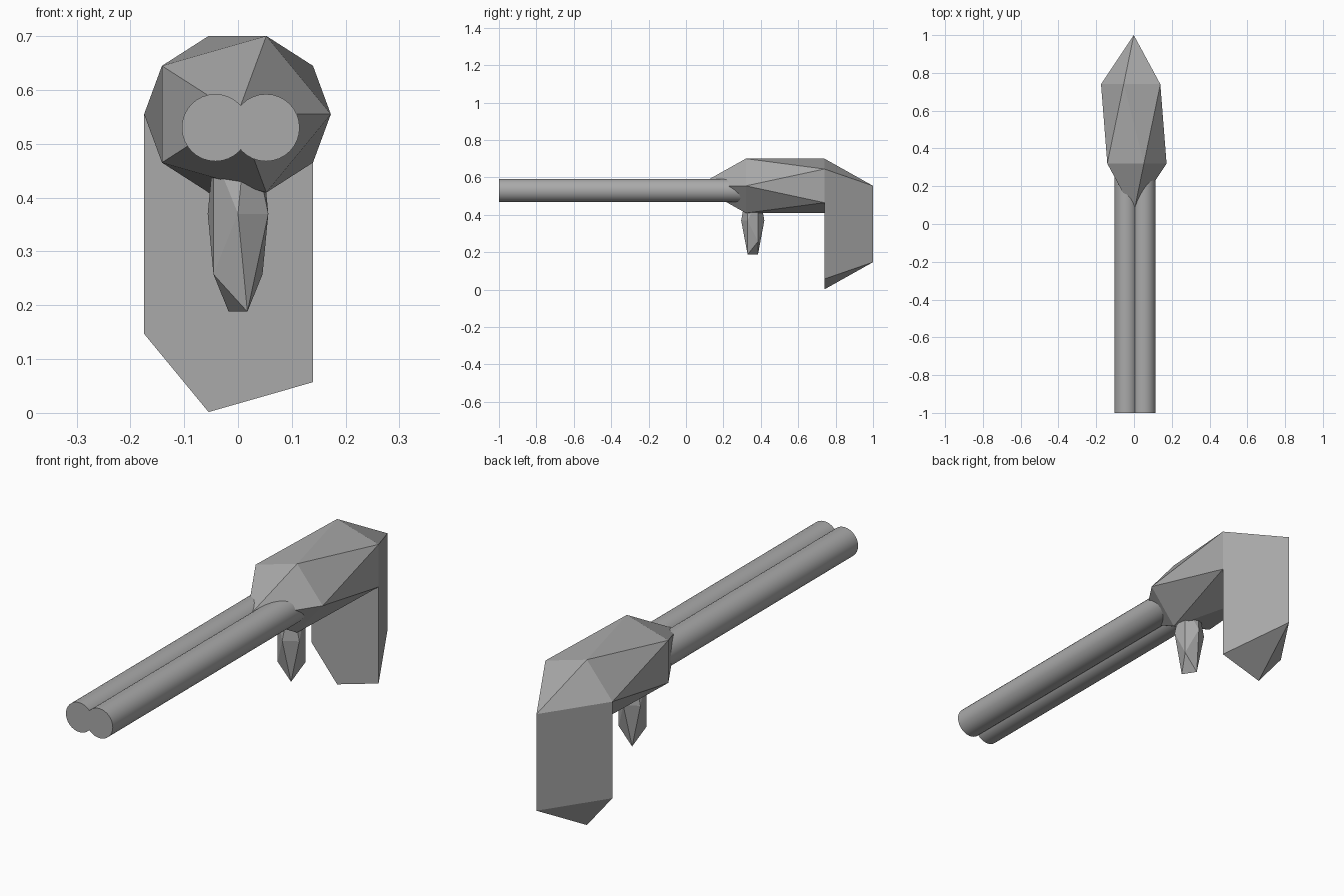
import bpy
import bmesh
from math import cos, sin, pi, radians
from mathutils import Matrix, Vector

cube = bpy.data.objects.get("Cube")
if cube:
    bpy.data.objects.remove(cube, do_unlink=True)

grey = bpy.data.materials.new("metal grey")
grey.use_nodes = True
grey.diffuse_color = (0.4, 0.4, 0.4, 1)
grey.node_tree.nodes["Principled BSDF"].inputs["Base Color"].default_value = (0.4, 0.4, 0.4, 1)


def finish(bm, name):
    """Turn a bmesh into a grey object."""
    bmesh.ops.recalc_face_normals(bm, faces=bm.faces[:])
    mesh = bpy.data.meshes.new(name)
    bm.to_mesh(mesh)
    bm.free()
    mesh.materials.append(grey)
    obj = bpy.data.objects.new(name, mesh)
    bpy.context.scene.collection.objects.link(obj)
    return obj


def stretched_icosahedron(center, radii):
    """Icosahedron with its tips on the y axis, scaled by the radii."""
    c, r = Vector(center), Vector(radii)
    ring_y, ring_r = 1 / 5 ** 0.5, 2 / 5 ** 0.5
    bm = bmesh.new()
    for side in (-1, 1):
        points = [Vector((0, side, 0))]
        for k in range(5):
            a = 2 * pi * k / 5 + (pi if side > 0 else 0)
            points.append(Vector((ring_r * cos(a), side * ring_y, ring_r * sin(a))))
        for p in points:
            bm.verts.new(c + p * r)
    bmesh.ops.convex_hull(bm, input=bm.verts[:])
    return bm


# Body, with the two lower rear faces pulled down into the grip
bm = stretched_icosahedron((-0.001, 0.53, 0.555), (0.194, 0.47, 0.171))
lower_rear = [f for f in bm.faces
              if min(v.co.y for v in f.verts) > 0.7 and f.calc_center_median().z < 0.53]
extruded = bmesh.ops.extrude_face_region(bm, geom=lower_rear)
grip_end = [g for g in extruded["geom"] if isinstance(g, bmesh.types.BMVert)]
bmesh.ops.translate(bm, verts=grip_end, vec=(0, 0, -0.408))
finish(bm, "body_and_grip")

# Trigger, its upper half sunk into the body
finish(stretched_icosahedron((0, 0.357, 0.37), (0.063, 0.062, 0.214)), "trigger")

# Twin barrels
front, back = -1.0, 0.45
for name, x in (("right_barrel", -0.042), ("left_barrel", 0.052)):
    bm = bmesh.new()
    place = Matrix.Translation((x, (front + back) / 2, 0.53)) @ Matrix.Rotation(radians(90), 4, "X")
    bmesh.ops.create_cone(bm, cap_ends=True, segments=32, radius1=0.0625, radius2=0.0625,
                          depth=back - front, matrix=place)
    barrel = finish(bm, name)
    bpy.ops.object.select_all(action="DESELECT")
    barrel.select_set(True)
    bpy.context.view_layer.objects.active = barrel
    bpy.ops.object.shade_smooth_by_angle(angle=radians(40))
